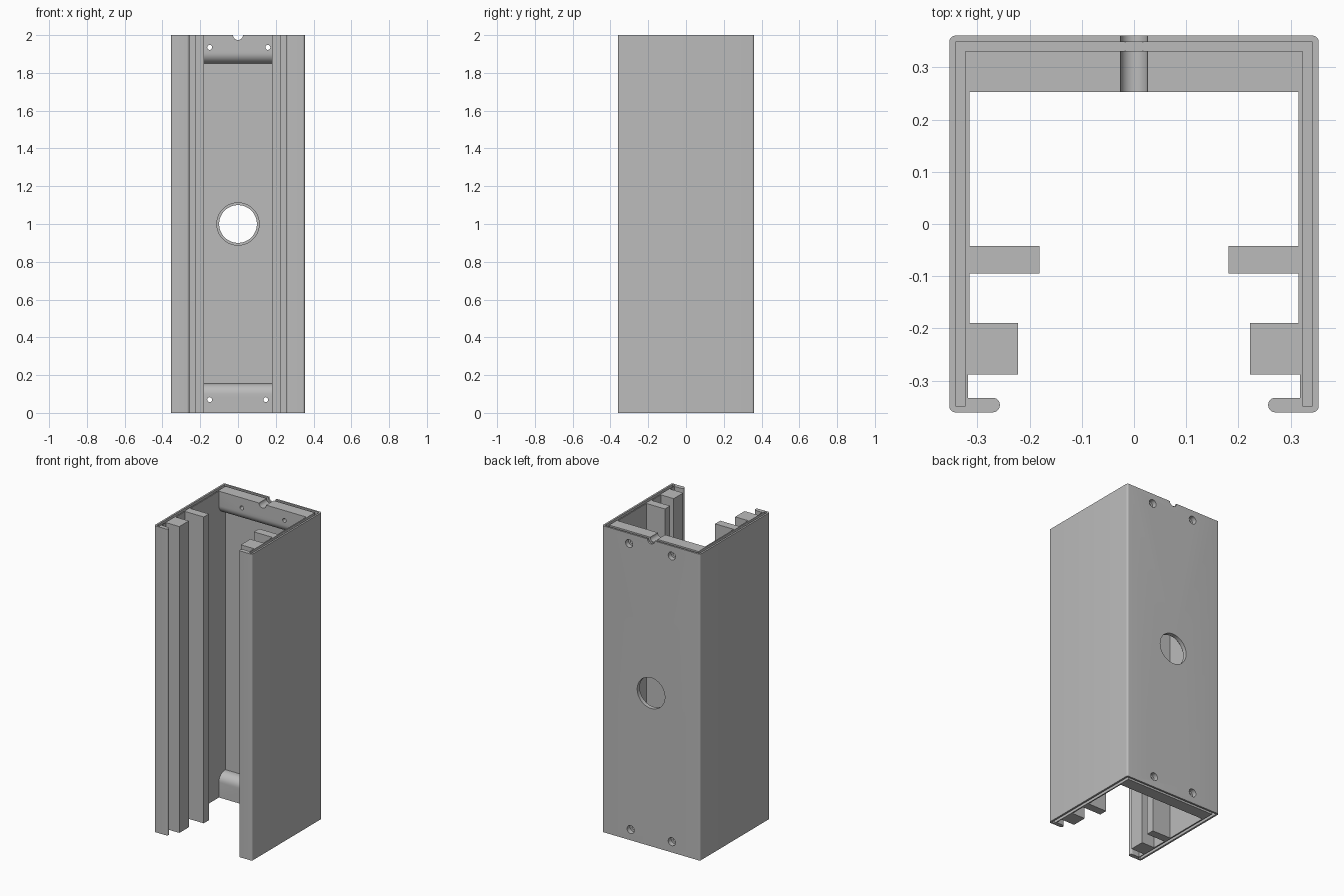
import bpy, bmesh, math
from mathutils import Matrix, Vector

if "Cube" in bpy.data.objects:
    bpy.data.objects.remove(bpy.data.objects["Cube"])

grey = bpy.data.materials.new("plain grey")
grey.diffuse_color = (0.5, 0.5, 0.5, 1)
grey.use_nodes = True
grey.node_tree.nodes["Principled BSDF"].inputs["Base Color"].default_value = grey.diffuse_color


def arc(cx, cy, r, a0, a1, n=8):
    return [(cx + r * math.cos(math.radians(a0 + (a1 - a0) * i / n)),
             cy + r * math.sin(math.radians(a0 + (a1 - a0) * i / n))) for i in range(n + 1)]


def mirrored(right):
    return right + [(-x, y) for x, y in reversed(right)]


def make_object(name, bm):
    bmesh.ops.recalc_face_normals(bm, faces=bm.faces)
    me = bpy.data.meshes.new(name)
    bm.to_mesh(me)
    bm.free()
    me.materials.append(grey)
    ob = bpy.data.objects.new(name, me)
    bpy.context.collection.objects.link(ob)
    return ob


def prism(name, pts, axis, lo, hi):
    """Extrude an (x, y) profile along z, or a (y, z) profile along x."""
    bm = bmesh.new()
    place = (lambda a, b: (a, b, lo)) if axis == "z" else (lambda a, b: (lo, a, b))
    face = bm.faces.new([bm.verts.new(place(a, b)) for a, b in pts])
    ext = bmesh.ops.extrude_face_region(bm, geom=[face])
    step = Vector((0, 0, hi - lo)) if axis == "z" else Vector((hi - lo, 0, 0))
    bmesh.ops.translate(bm, vec=step, verts=[g for g in ext["geom"] if isinstance(g, bmesh.types.BMVert)])
    return make_object(name, bm)


def rod(x, z, y0, y1, r0, r1, seg=32):
    """Round cutter running along y, radius r0 at y0 and r1 at y1."""
    bm = bmesh.new()
    m = Matrix.Translation((x, (y0 + y1) / 2, z)) @ Matrix.Rotation(-math.pi / 2, 4, "X")
    bmesh.ops.create_cone(bm, cap_ends=True, segments=seg, radius1=r0, radius2=r1, depth=y1 - y0, matrix=m)
    return make_object("cutter", bm)


def cut(targets, cutter):
    for ob in targets:
        mod = ob.modifiers.new("cut", "BOOLEAN")
        mod.operation, mod.solver, mod.object = "DIFFERENCE", "EXACT", cutter
        dg = bpy.context.evaluated_depsgraph_get()
        me = bpy.data.meshes.new_from_object(ob.evaluated_get(dg))
        ob.modifiers.clear()
        ob.data = me
    bpy.data.objects.remove(cutter)


# Channel housing with rounded corners and inward lips
housing = prism("channel_housing", mirrored(
    arc(0.342, 0.349, 0.012, 90, 0) + arc(0.342, -0.349, 0.012, 0, -90)
    + arc(0.271, -0.347, 0.014, -90, -270, 12)
    + [(0.318, -0.333), (0.318, -0.288), (0.315, -0.288), (0.315, 0.322)]), "z", 0, 2)

# End blocks with a rounded inner edge
R = 0.055
lower = prism("lower_end_block", [(0.322, 0), (0.253, 0)]
              + arc(0.253 + R, 0.155 - R, R, 180, 90) + [(0.322, 0.155)], "x", -0.315, 0.315)
upper = prism("upper_end_block", [(0.322, 2), (0.253, 2)]
              + arc(0.253 + R, 1.85 + R, R, 180, 270) + [(0.322, 1.85)], "x", -0.315, 0.315)

# Guide ribs on both side walls
for side, s in (("left", -1), ("right", 1)):
    for label, x, y0, y1 in (("inner", 0.181, -0.095, -0.042), ("outer", 0.222, -0.288, -0.19)):
        prism(f"{side}_{label}_rib", [(s * x, y0), (s * 0.315, y0), (s * 0.315, y1), (s * x, y1)], "z", 0, 2)

# Narrow slot in both end rims
slot = mirrored([(0.342, 0.349), (0.342, -0.349), (0.323, -0.349), (0.323, 0.332)])
for lo, hi in ((-0.1, 0.03), (1.97, 2.1)):
    cut([housing], prism("cutter", slot, "z", lo, hi))

# Large centre hole, wider on the inside
cut([housing], rod(0, 1, 0.2, 0.5, 0.1, 0.1, 64))
cut([housing], rod(0, 1, 0.2, 0.334, 0.112, 0.112, 64))

# Counterbored screw holes
for x, z, block in ((-0.15, 1.935, upper), (0.158, 1.935, upper), (-0.15, 0.07, lower), (0.147, 0.07, lower)):
    cut([housing, block], rod(x, z, 0.2, 0.5, 0.013, 0.013, 24))
    cut([housing], rod(x, z, 0.33, 0.5, 0.026, 0.026, 24))

# Half-round cable notch in the top edge
cut([housing, upper], rod(0, 2, 0.2, 0.5, 0.026, 0.026))

# Smooth the rounded surfaces, keep edges sharp
for ob in bpy.context.collection.objects:
    ob.select_set(True)
bpy.context.view_layer.objects.active = housing
bpy.ops.object.shade_smooth_by_angle(angle=math.radians(30))
